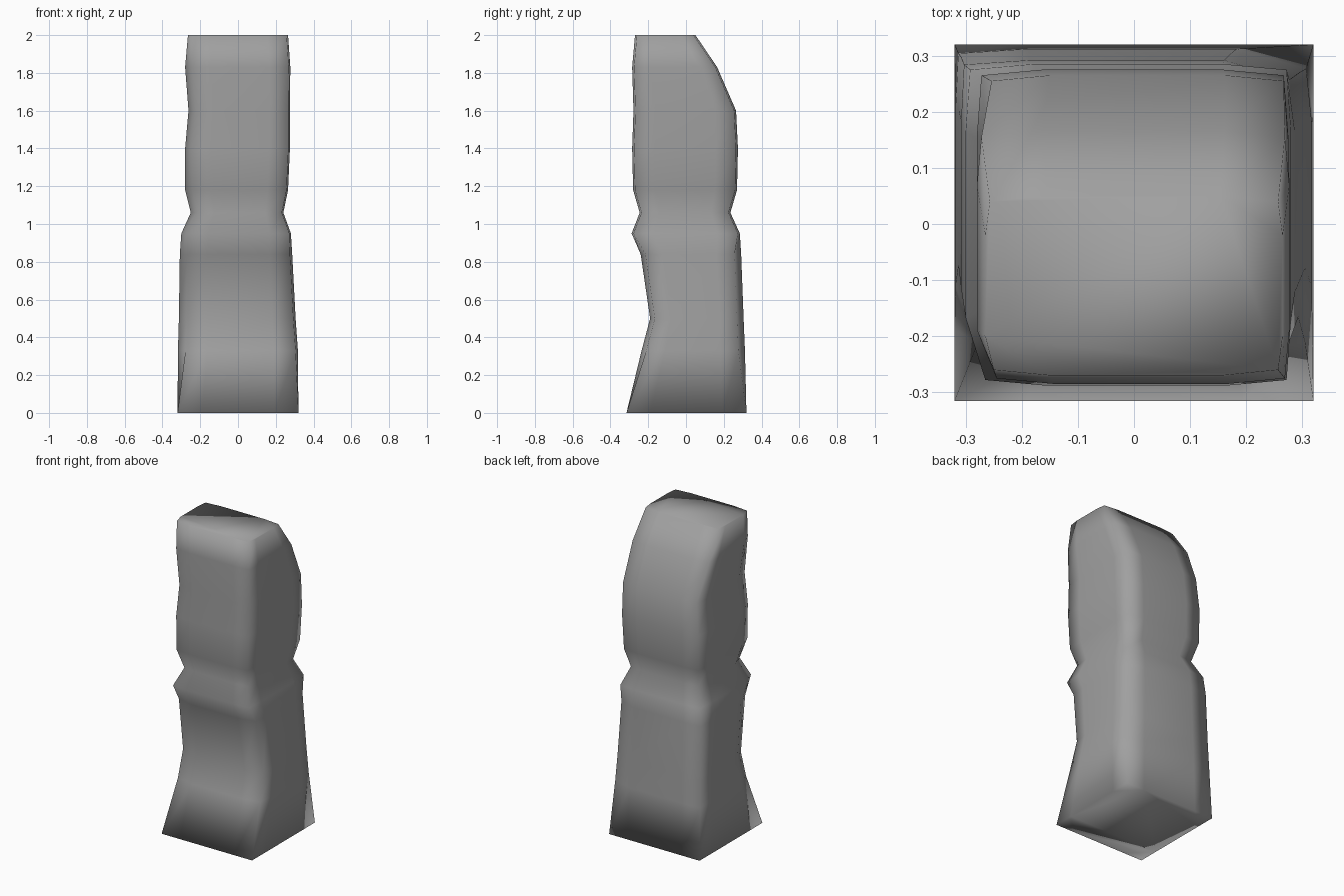
import bpy, bmesh

cube = bpy.data.objects.get("Cube")
if cube:
    bpy.data.objects.remove(cube, do_unlink=True)

# Plain grey stone
stone = bpy.data.materials.new("grey stone")
stone.use_nodes = True
GREY = (0.35, 0.35, 0.35, 1)
stone.diffuse_color = GREY
stone.node_tree.nodes["Principled BSDF"].inputs["Base Color"].default_value = GREY

# Cross-sections: height, left, right, front, back
SECTIONS = [
    (0.00, -.32, .32, -.315, .32),
    (0.33, -.318, .317, -.235, .312),
    (0.50, -.313, .305, -.19, .305),
    (0.84, -.308, .287, -.24, .292),
    (0.95, -.30, .28, -.288, .285),
    (1.06, -.25, .24, -.245, .235),
    (1.18, -.28, .265, -.28, .27),
    (1.40, -.28, .275, -.285, .275),
    (1.60, -.262, .275, -.278, .265),
    (1.83, -.28, .277, -.285, .165),
    (2.00, -.265, .265, -.27, .05),
]


def corner_inset(z, left, front):
    """How far a worn corner is pulled in towards the axis."""
    if z == 0:
        return 0, 0
    if z < 0.9:
        if front:
            return (.04 if left else .012), .025
        return (.005, .008) if left else (.01, .035)
    if left and front:
        return (.035 if z < 1.95 else .015), .01
    return .008, .01


def ring_points(z, x0, x1, y0, y1):
    """Square ring: one corner and two inner points on each side."""
    corners = []
    for left, front in ((1, 1), (0, 1), (0, 0), (1, 0)):
        dx, dy = corner_inset(z, left, front)
        corners.append((x0 + dx if left else x1 - dx, y0 + dy if front else y1 - dy))
    points = []
    for i, (ax, ay) in enumerate(corners):
        bx, by = corners[(i + 1) % 4]
        points.append((ax, ay, z))
        for t in (0.2, 0.8):
            px, py = ax + (bx - ax) * t, ay + (by - ay) * t
            # Inner points lie on the full width of the side
            if i % 2 == 0:
                py = y0 if i == 0 else y1
            else:
                px = x1 if i == 1 else x0
            points.append((px, py, z))
    return points


# Loft the rings and close both ends
bm = bmesh.new()
rings = [[bm.verts.new(p) for p in ring_points(*s)] for s in SECTIONS]
for low, high in zip(rings, rings[1:]):
    for i in range(len(low)):
        j = (i + 1) % len(low)
        bm.faces.new((low[i], low[j], high[j], high[i]))
bm.faces.new(rings[0][::-1])
bm.faces.new(rings[-1])
for face in bm.faces:
    face.smooth = True
mesh = bpy.data.meshes.new("stone_pillar")
bm.to_mesh(mesh)
bm.free()
mesh.materials.append(stone)
pillar = bpy.data.objects.new("stone_pillar", mesh)
bpy.context.collection.objects.link(pillar)
